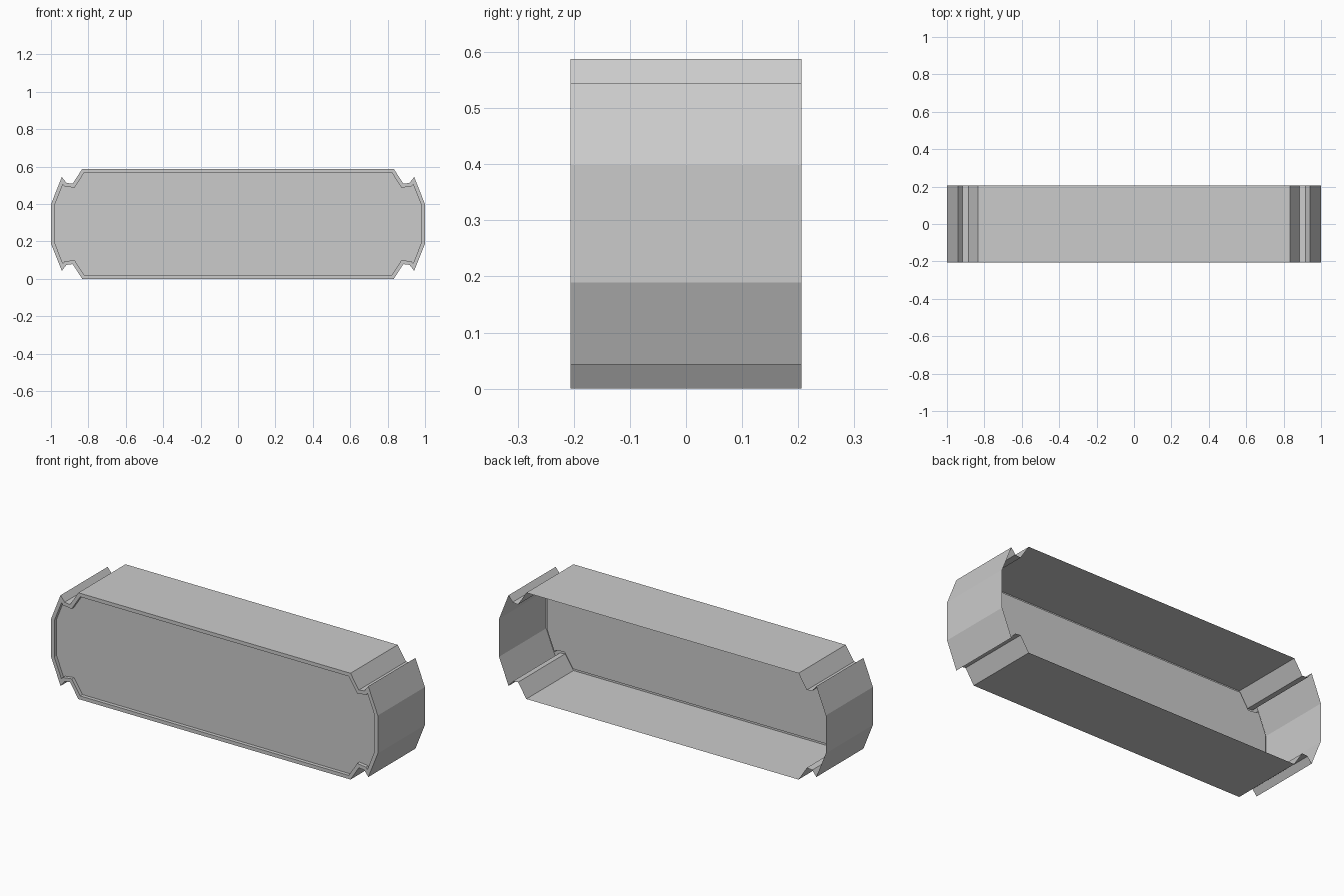
import bpy, bmesh

if "Cube" in bpy.data.objects:
    bpy.data.objects.remove(bpy.data.objects["Cube"])

HALF_DEPTH = 0.206
MID_Z = 0.294

# One quarter of the front outline, measured from the centre (x, z)
quarter = [(1.0, 0.105), (0.942, 0.251), (0.917, 0.219), (0.884, 0.215), (0.833, 0.294)]
half = quarter + [(-x, z) for x, z in reversed(quarter)]
outline = half + [(-x, -z) for x, z in half]

bm = bmesh.new()

# Front face, counter-clockwise seen from -y so its normal faces forward
front = bm.faces.new([bm.verts.new((x, -HALF_DEPTH, z + MID_Z)) for x, z in outline])
bm.normal_update()

# Thin side walls running back to an open rear
rim = list(front.edges)
walls = bmesh.ops.extrude_edge_only(bm, edges=rim)["geom"]
bmesh.ops.translate(bm, vec=(0, 2 * HALF_DEPTH, 0),
                    verts=[v for v in walls if isinstance(v, bmesh.types.BMVert)])

# Narrow flat border, then a shallow recessed front panel
bmesh.ops.inset_region(bm, faces=[front], thickness=0.02, use_even_offset=True,
                       use_boundary=True)
panel = bmesh.ops.extrude_discrete_faces(bm, faces=[front])["faces"][0]
bmesh.ops.translate(bm, vec=(0, 0.02, 0), verts=list(panel.verts))
bmesh.ops.recalc_face_normals(bm, faces=bm.faces)
if panel.normal.y > 0:
    bmesh.ops.reverse_faces(bm, faces=bm.faces)

mesh = bpy.data.meshes.new("open_back_housing")
bm.to_mesh(mesh)
bm.free()
bpy.context.collection.objects.link(bpy.data.objects.new("open_back_housing", mesh))
